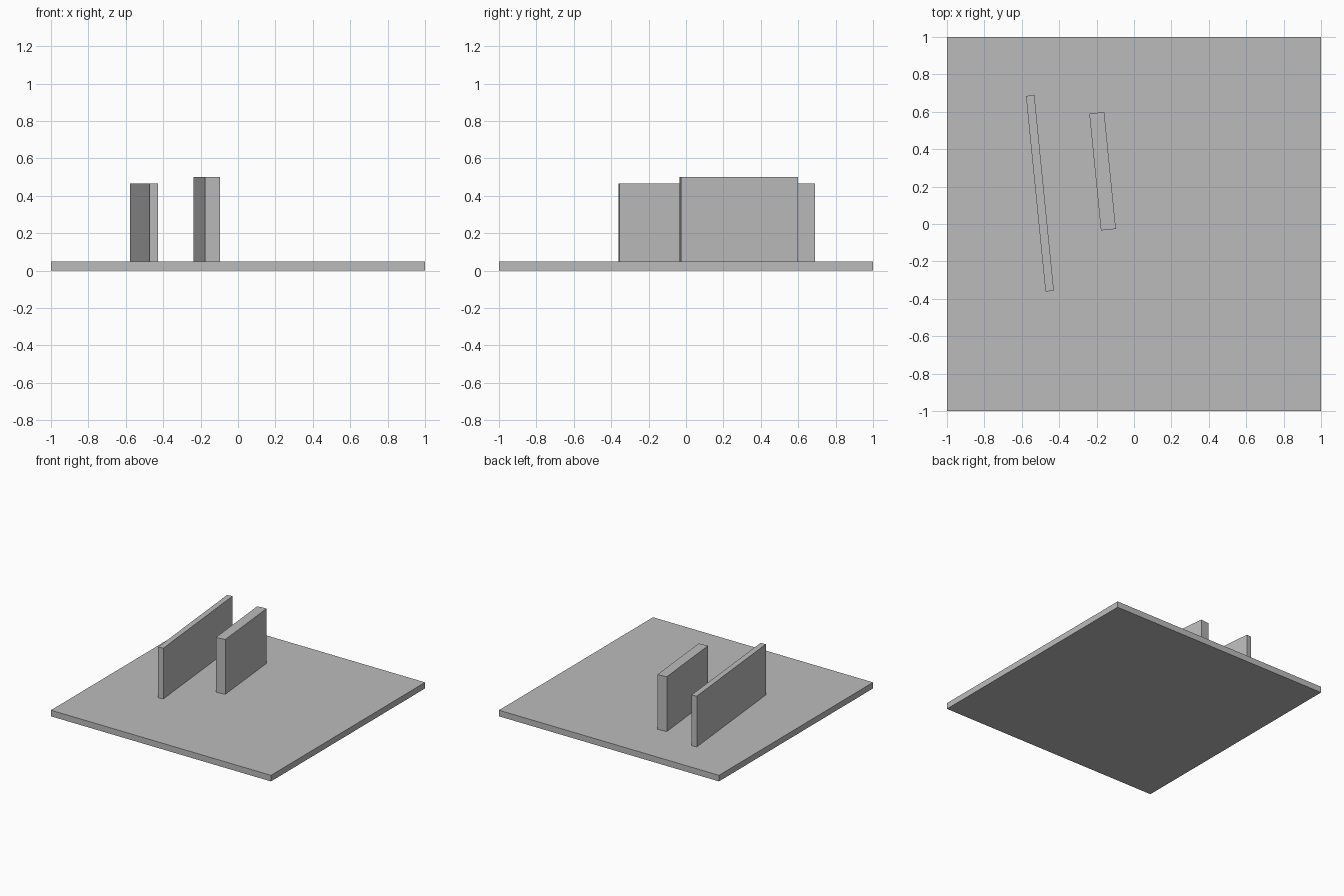
import bpy
from math import radians
from mathutils import Matrix

cube = bpy.data.objects.get("Cube")
if cube:
    bpy.data.objects.remove(cube, do_unlink=True)

# Single plain grey
GREY = (0.5, 0.5, 0.5, 1.0)
grey = bpy.data.materials.new("plain_grey")
grey.use_nodes = True
grey.diffuse_color = GREY
grey.node_tree.nodes["Principled BSDF"].inputs["Base Color"].default_value = GREY


def block(name, x, y, base, size, turn=0.0):
    """Box standing on height base, turned about z, with its size baked in."""
    bpy.ops.mesh.primitive_cube_add(size=1)
    obj = bpy.context.object
    obj.name = name
    obj.data.transform(Matrix.Diagonal((*size, 1.0)))
    obj.location = (x, y, base + size[2] / 2)
    obj.rotation_euler.z = radians(turn)
    obj.data.materials.append(grey)
    return obj


SLAB = 0.05
TURN = 5.7

# Square ground slab
block("base_slab", 0, 0, 0, (2, 2, SLAB))

# Two parallel upright walls
block("long_thin_wall", -0.503, 0.164, SLAB, (0.045, 1.051, 0.417), TURN)
block("short_thick_wall", -0.168, 0.282, SLAB, (0.08, 0.628, 0.45), TURN)
